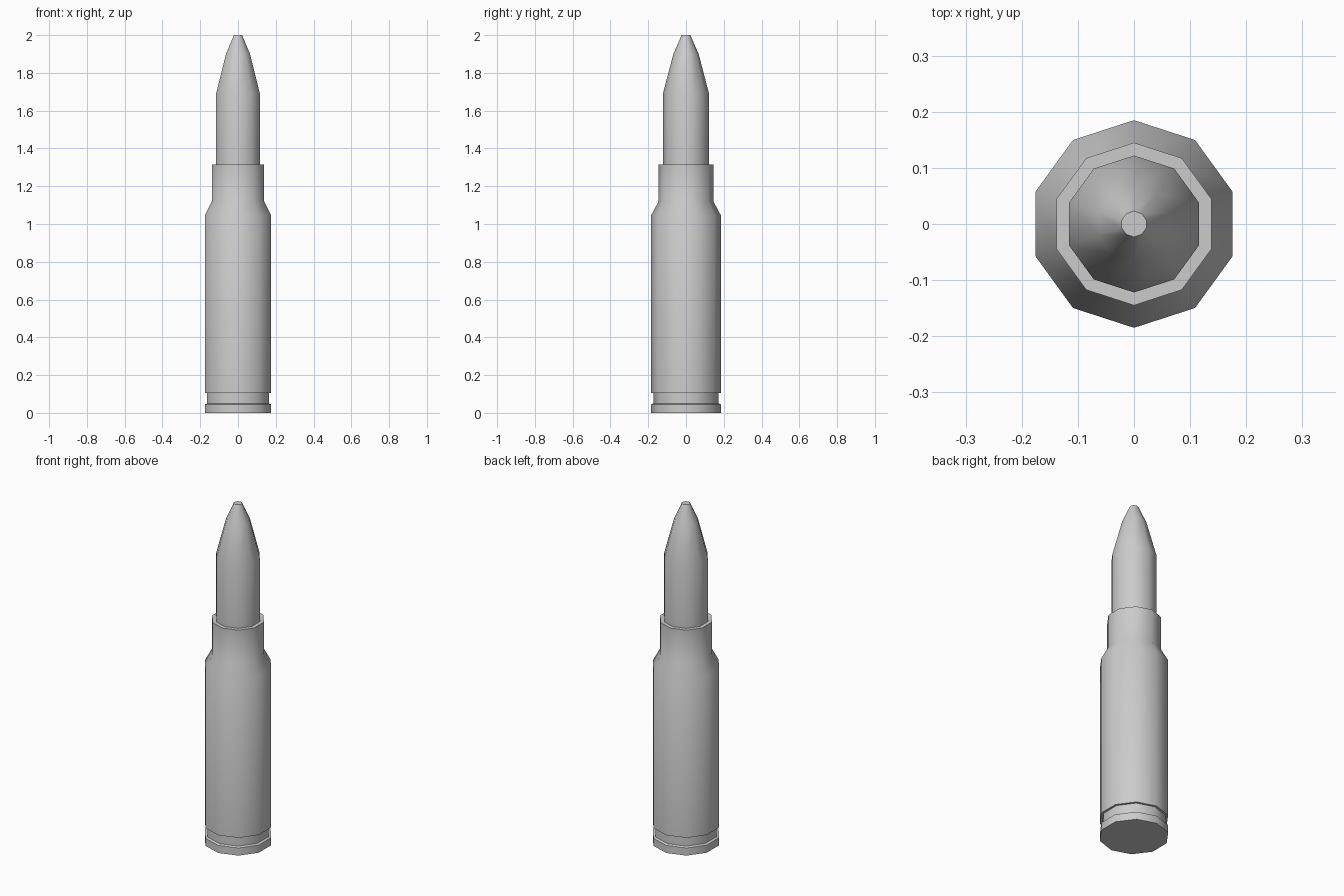
import bpy
import bmesh
from math import radians, sin, cos, pi

cube = bpy.data.objects.get("Cube")
if cube:
    bpy.data.objects.remove(cube, do_unlink=True)

SIDES = 10

# Plain grey metal
grey = bpy.data.materials.new("grey metal")
grey.use_nodes = True
colour = (0.6, 0.6, 0.6, 1)
grey.diffuse_color = colour
grey.node_tree.nodes["Principled BSDF"].inputs["Base Color"].default_value = colour


def turned_part(name, profile):
    """Capped ten-sided lathe from (radius, height) pairs, bottom to top."""
    bm = bmesh.new()
    rings = []
    for r, z in profile:
        angles = [pi / 2 + 2 * pi * i / SIDES for i in range(SIDES)]
        rings.append([bm.verts.new((r * cos(a), r * sin(a), z)) for a in angles])
    for low, high in zip(rings, rings[1:]):
        for i in range(SIDES):
            j = (i + 1) % SIDES
            bm.faces.new((low[i], low[j], high[j], high[i]))
    bm.faces.new(rings[0][::-1])
    bm.faces.new(rings[-1])
    mesh = bpy.data.meshes.new(name)
    bm.to_mesh(mesh)
    bm.free()
    mesh.materials.append(grey)
    obj = bpy.data.objects.new(name, mesh)
    bpy.context.collection.objects.link(obj)
    bpy.ops.object.select_all(action="DESELECT")
    obj.select_set(True)
    bpy.context.view_layer.objects.active = obj
    bpy.ops.object.shade_smooth_by_angle(angle=radians(40))
    return obj


# Case: rim, extractor groove, body, shoulder and neck
turned_part("case", [
    (0.185, 0), (0.185, 0.045), (0.172, 0.05), (0.172, 0.105),
    (0.185, 0.105), (0.185, 1.045), (0.145, 1.12), (0.145, 1.315),
])

# Tapered tip seated in the neck
turned_part("tip", [
    (0.122, 1.315), (0.122, 1.69), (0.067, 1.9), (0.023, 2),
])
